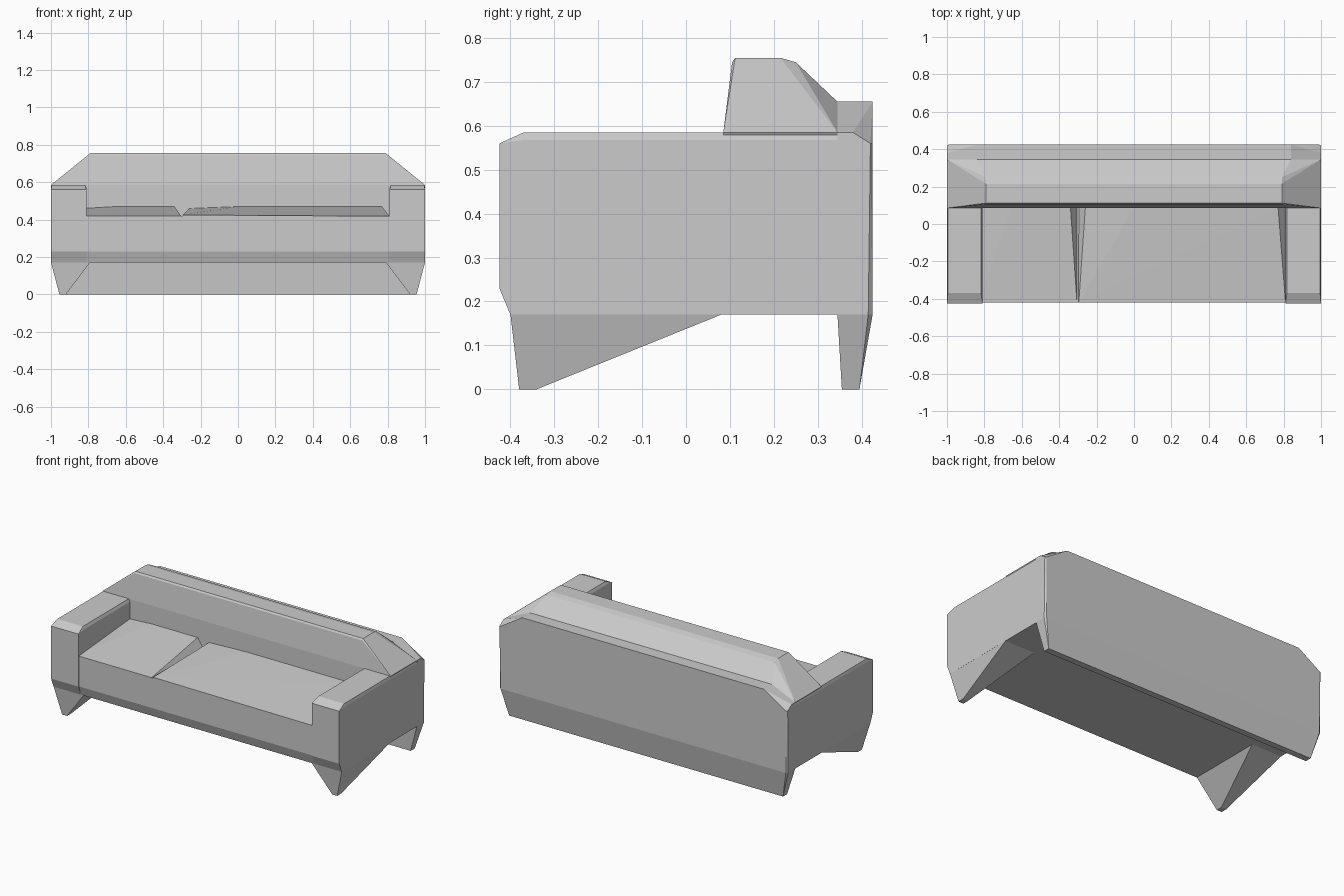
import bpy, bmesh


def hull(name, pts):
    """Flat-faced convex part from its corner points."""
    bm = bmesh.new()
    for p in pts:
        bm.verts.new(p)
    bmesh.ops.convex_hull(bm, input=bm.verts[:])
    loose = [v for v in bm.verts if not v.link_faces]
    bmesh.ops.delete(bm, geom=loose, context='VERTS')
    bmesh.ops.dissolve_limit(bm, angle_limit=0.01, verts=bm.verts[:], edges=bm.edges[:])
    bmesh.ops.recalc_face_normals(bm, faces=bm.faces[:])
    me = bpy.data.meshes.new(name)
    bm.to_mesh(me)
    bm.free()
    ob = bpy.data.objects.new(name, me)
    bpy.context.collection.objects.link(ob)
    return ob


def both(pts):
    """Points repeated on both sides of x = 0."""
    return [(s * x, y, z) for s in (1, -1) for x, y, z in pts]


# Seat base with an undercut front edge
hull("seat_base", both([(0.82, y, z) for y, z in
     [(-0.40, 0.17), (-0.42, 0.23), (-0.42, 0.418), (0.345, 0.418), (0.345, 0.17)]]))

# Seat cushions rising towards the back, split by a tapering groove
hull("cushion_small", [
    (-0.83, -0.42, 0.40), (-0.305, -0.42, 0.40), (-0.83, -0.42, 0.42), (-0.305, -0.42, 0.42),
    (-0.83, 0.09, 0.46), (-0.66, 0.09, 0.47), (-0.34, 0.09, 0.47), (-0.305, 0.09, 0.418),
    (-0.83, 0.09, 0.40)])
hull("cushion_large", [
    (-0.30, -0.42, 0.40), (0.81, -0.42, 0.40), (-0.295, -0.42, 0.425), (0.81, -0.42, 0.418),
    (-0.26, 0.09, 0.46), (0.0, 0.09, 0.47), (0.77, 0.09, 0.47), (0.81, 0.09, 0.418),
    (-0.295, 0.09, 0.418)])

# Backrest with hipped ends
hull("backrest", both([
    (0.90, 0.085, 0.40), (0.90, 0.345, 0.40), (1.0, 0.085, 0.585), (1.0, 0.345, 0.585),
    (0.79, 0.105, 0.745), (0.79, 0.112, 0.755), (0.79, 0.215, 0.755), (0.79, 0.25, 0.745),
    (0.84, 0.345, 0.655)]))

# Rear panel reaching the floor, with cut upper corners
hull("back_panel", both([
    (0.95, 0.355, 0.0), (0.95, 0.395, 0.0), (1.0, 0.345, 0.17), (1.0, 0.415, 0.17),
    (0.99, 0.425, 0.17), (1.0, 0.345, 0.585), (1.0, 0.38, 0.585), (1.0, 0.42, 0.56),
    (0.99, 0.425, 0.56), (0.84, 0.345, 0.655), (0.84, 0.425, 0.655)]))

# Arms and the wedge-shaped front legs
for s, side in ((1, "right"), (-1, "left")):
    arm = [(x, y, z) for x in (0.81, 1.0) for y, z in
           [(-0.40, 0.17), (-0.425, 0.23), (-0.425, 0.56), (-0.37, 0.568),
            (0.345, 0.568), (0.345, 0.17)]]
    arm += [(x, y, 0.585) for x in (0.818, 0.995) for y in (-0.37, 0.345)]
    hull("arm_" + side, [(s * x, y, z) for x, y, z in arm])
    leg = [(0.79, -0.40, 0.172), (1.0, -0.40, 0.172), (0.79, 0.085, 0.172), (1.0, 0.085, 0.172),
           (0.92, -0.38, 0.0), (0.955, -0.38, 0.0), (0.92, -0.34, 0.0), (0.955, -0.34, 0.0)]
    hull("front_leg_" + side, [(s * x, y, z) for x, y, z in leg])
